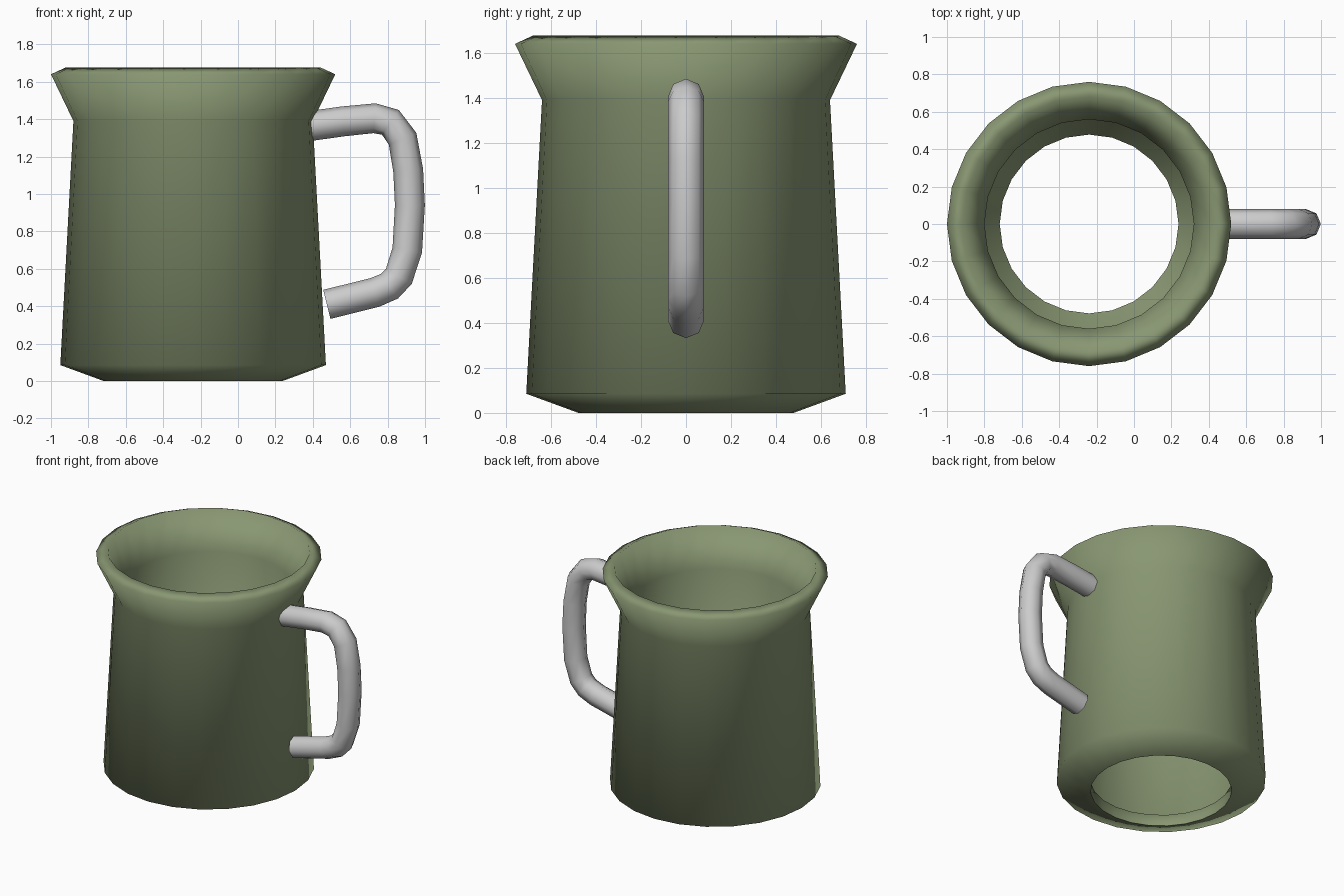
import bpy, bmesh
from math import cos, sin, pi, radians
from mathutils import Vector

if "Cube" in bpy.data.objects:
    bpy.data.objects.remove(bpy.data.objects["Cube"])


def loft(name, rings, closed, angle, color=None):
    """Skin a list of point rings; closed joins last ring to first, otherwise ends are capped."""
    bm = bmesh.new()
    vs = [[bm.verts.new(p) for p in ring] for ring in rings]
    n = len(vs[0])
    for i in range(len(vs) if closed else len(vs) - 1):
        a, b = vs[i], vs[(i + 1) % len(vs)]
        for j in range(n):
            k = (j + 1) % n
            bm.faces.new((a[j], a[k], b[k], b[j]))
    if not closed:
        bm.faces.new(vs[0])
        bm.faces.new(vs[-1])
    bmesh.ops.recalc_face_normals(bm, faces=bm.faces[:])
    me = bpy.data.meshes.new(name)
    bm.to_mesh(me)
    bm.free()
    ob = bpy.data.objects.new(name, me)
    bpy.context.collection.objects.link(ob)
    if color:
        mat = bpy.data.materials.new(name + "_paint")
        mat.diffuse_color = color
        mat.use_nodes = True
        mat.node_tree.nodes["Principled BSDF"].inputs["Base Color"].default_value = mat.diffuse_color
        me.materials.append(mat)
    bpy.ops.object.select_all(action='DESELECT')
    bpy.context.view_layer.objects.active = ob
    ob.select_set(True)
    bpy.ops.object.shade_smooth_by_angle(angle=radians(angle))
    return ob


# Mug body: thick flared wall with an open bottom, revolved about x = -0.24
SIDES, CX = 24, -0.24
profile = [(0.478, 0), (0.71, 0.085), (0.64, 1.39), (0.76, 1.64),
           (0.68, 1.677), (0.56, 1.41), (0.625, 0.145), (0.478, 0.085)]
body_rings = [[(CX + r * cos(2 * pi * i / SIDES), r * sin(2 * pi * i / SIDES), z)
               for i in range(SIDES)] for r, z in profile]
loft("mug_body", body_rings, True, 100, (0.25, 0.31, 0.17, 1))

# Handle: octagonal tube swept along a bent path in the xz plane
path = [Vector((x, 0, z)) for x, z in [
    (0.36, 1.36), (0.56, 1.388), (0.73, 1.405), (0.815, 1.383), (0.88, 1.295),
    (0.91, 1.125), (0.919, 0.94), (0.905, 0.70), (0.86, 0.56), (0.81, 0.507),
    (0.73, 0.473), (0.475, 0.41)]]
RADIUS = 0.08
handle_rings = []
for i, p in enumerate(path):
    before = (p - path[max(i - 1, 0)]).normalized()
    after = (path[min(i + 1, len(path) - 1)] - p).normalized()
    t = (before + after).normalized()
    side = Vector((t.z, 0, -t.x))
    handle_rings.append([p + RADIUS * (cos(a) * side + sin(a) * Vector((0, 1, 0)))
                         for a in (2 * pi * j / 8 for j in range(8))])
loft("handle", handle_rings, False, 60)
